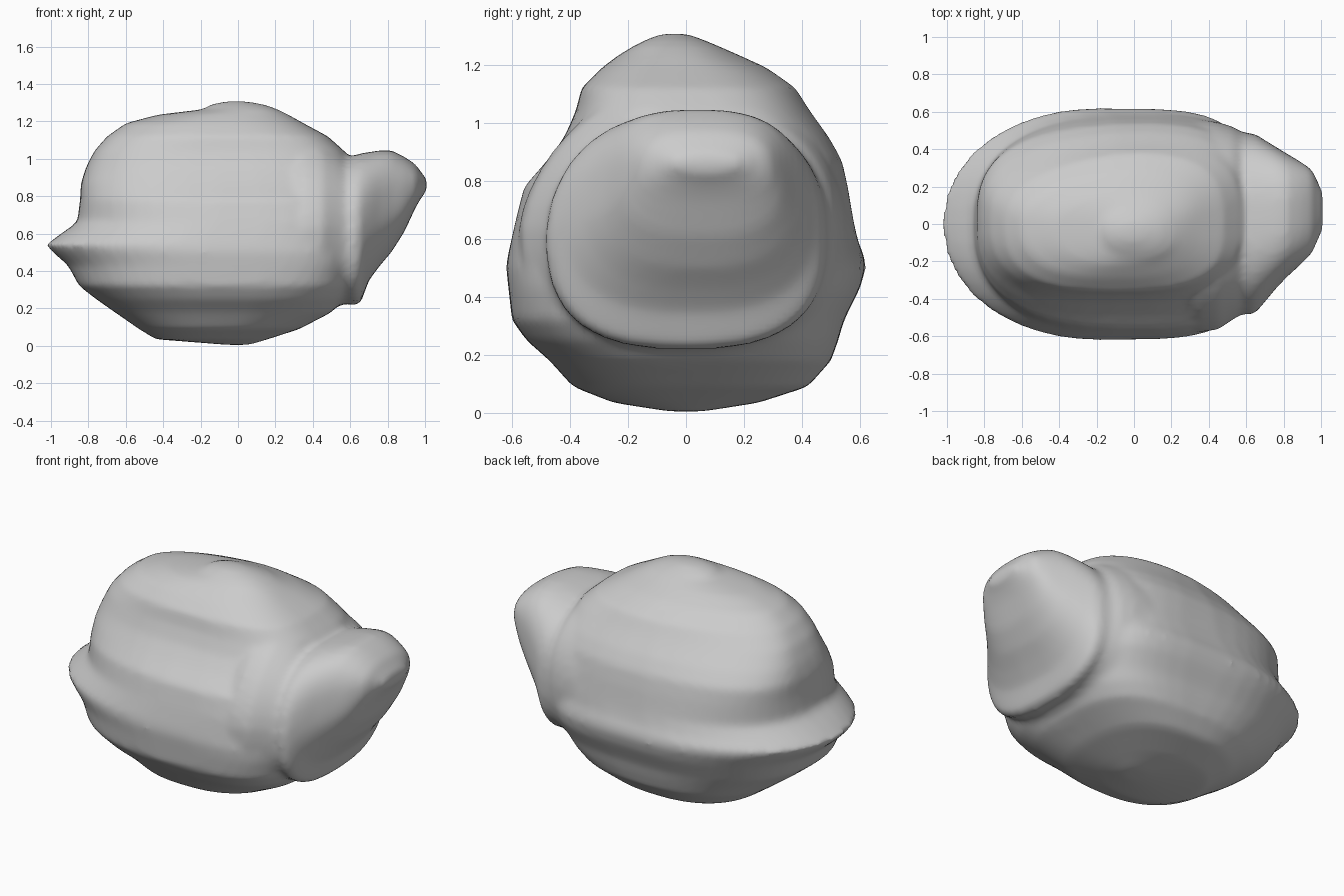
import bpy, bmesh
from math import sin, cos, pi, copysign

N = 48


def spow(v, p):
    return copysign(abs(v) ** p, v)


def loft(name, rows, to_point):
    """Skin rounded rings: (level, a_min, a_max, b_min, b_max, n_low, n_high)."""
    bm = bmesh.new()
    rings = []
    for level, a0, a1, b0, b1, n_lo, n_hi in rows:
        ring = []
        for i in range(N):
            t = 2 * pi * i / N
            n = n_hi if cos(t) > 0 else n_lo
            a = (a0 + a1) / 2 + (a1 - a0) / 2 * spow(cos(t), 2 / n)
            b = (b0 + b1) / 2 + (b1 - b0) / 2 * spow(sin(t), 2 / n)
            ring.append(bm.verts.new(to_point(level, a, b)))
        rings.append(ring)
    for lo, hi in zip(rings, rings[1:]):
        for i in range(N):
            j = (i + 1) % N
            bm.faces.new((lo[i], lo[j], hi[j], hi[i]))
    bm.faces.new(rings[0])
    bm.faces.new(rings[-1])
    bmesh.ops.recalc_face_normals(bm, faces=bm.faces)
    mesh = bpy.data.meshes.new(name)
    bm.to_mesh(mesh)
    bm.free()
    obj = bpy.data.objects.new(name, mesh)
    bpy.context.collection.objects.link(obj)
    return obj


# Main boulder: stacked outlines, with the ledge on the left near z = 0.54
body = [
    (0.005, -0.06, 0.06, -0.06, 0.06, 2, 2),
    (0.035, -0.44, 0.16, -0.25, 0.25, 2.2, 2.2),
    (0.09, -0.53, 0.33, -0.39, 0.42, 2.4, 2.6),
    (0.18, -0.66, 0.50, -0.47, 0.50, 2.4, 3),
    (0.25, -0.76, 0.56, -0.55, 0.525, 2.3, 3.4),
    (0.32, -0.85, 0.60, -0.60, 0.545, 2.3, 3.6),
    (0.43, -0.91, 0.62, -0.612, 0.60, 2.2, 4),
    (0.50, -0.99, 0.63, -0.62, 0.62, 2.1, 4),
    (0.54, -1.025, 0.63, -0.615, 0.615, 2.1, 4),
    (0.59, -0.96, 0.63, -0.605, 0.595, 2.2, 4),
    (0.66, -0.86, 0.63, -0.59, 0.58, 2.4, 4),
    (0.78, -0.845, 0.63, -0.56, 0.56, 2.7, 3.6),
    (0.87, -0.84, 0.62, -0.48, 0.54, 2.8, 3.4),
    (0.95, -0.815, 0.61, -0.42, 0.495, 2.8, 3.2),
    (1.04, -0.77, 0.57, -0.38, 0.43, 2.8, 3),
    (1.12, -0.70, 0.48, -0.36, 0.38, 2.6, 3),
    (1.19, -0.60, 0.35, -0.29, 0.28, 2.5, 2.8),
    (1.235, -0.43, 0.27, -0.23, 0.18, 2.3, 2.4),
    (1.265, -0.18, 0.21, -0.18, 0.11, 2.3, 2.3),
    (1.29, -0.15, 0.14, -0.13, 0.05, 2.2, 2.2),
    (1.307, -0.06, 0.04, -0.08, 0.0, 2, 2),
]


def body_point(z, x, y):
    # Left end pulls in above the ledge, most of all at the upper back corner
    left = max(0.0, -x - 0.05)
    waist = max(0.0, 1 - abs(z - 0.76) / 0.22)
    k = 0.12 * waist * left
    if y > 0:
        k += 1.5 * max(0.0, z - 0.82) * left
    return x, y * (1 - k), z


boulder = loft("boulder", body, body_point)

# Neck and overhanging lobe on the right: outlines along x (z range, y range)
lobe = [
    (0.20, 0.15, 1.13, -0.50, 0.50, 2.1, 2.1),
    (0.35, 0.11, 1.15, -0.58, 0.56, 2.2, 2.1),
    (0.45, 0.15, 1.12, -0.565, 0.545, 2.4, 2.2),
    (0.53, 0.21, 1.06, -0.51, 0.52, 2.5, 2.4),
    (0.58, 0.225, 1.01, -0.48, 0.49, 2.6, 2.6),
    (0.63, 0.215, 1.02, -0.485, 0.485, 2.7, 2.7),
    (0.66, 0.24, 1.03, -0.465, 0.475, 2.7, 2.7),
    (0.70, 0.35, 1.035, -0.42, 0.45, 2.7, 2.7),
    (0.76, 0.43, 1.045, -0.35, 0.415, 2.7, 2.8),
    (0.82, 0.50, 1.045, -0.29, 0.38, 2.6, 2.8),
    (0.89, 0.61, 1.01, -0.23, 0.34, 2.6, 2.8),
    (0.95, 0.74, 0.97, -0.17, 0.30, 2.5, 2.5),
    (0.985, 0.80, 0.92, -0.09, 0.23, 2.3, 2.3),
    (1.01, 0.83, 0.89, -0.04, 0.18, 2, 2),
]


def lobe_point(x, z, y):
    # Front side leans in towards the top more than the back side
    lean = 0.35 if y < 0 else 0.12
    return x, y * (1 - lean * max(0.0, z - 0.65)), z


side = loft("side_lobe", lobe, lobe_point)

# Fuse both into one continuous, softly worn stone
bpy.context.view_layer.objects.active = boulder
boulder.select_set(True)
side.select_set(True)
bpy.ops.object.join()
boulder.name = "boulder"
remesh = boulder.modifiers.new("fuse", 'REMESH')
remesh.mode = 'VOXEL'
remesh.voxel_size = 0.02
remesh.use_smooth_shade = True
soft = boulder.modifiers.new("wear", 'SMOOTH')
soft.factor = 0.5
soft.iterations = 8
